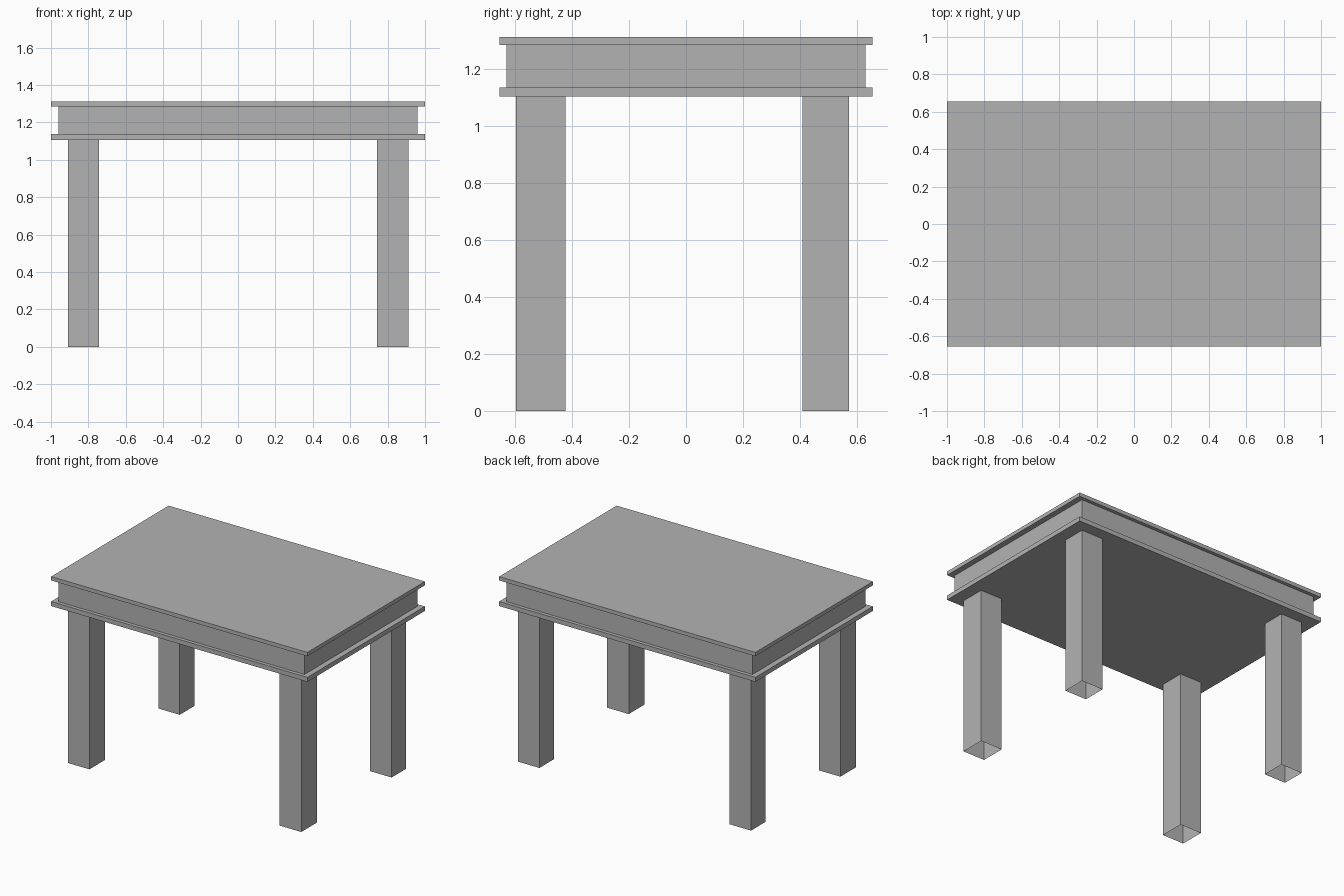
import bpy
import bmesh

cube = bpy.data.objects.get("Cube")
if cube:
    bpy.data.objects.remove(cube, do_unlink=True)

# One plain grey for the whole table
GREY = (0.45, 0.45, 0.45, 1.0)
grey = bpy.data.materials.new("plain_grey")
grey.use_nodes = True
grey.diffuse_color = GREY
grey.node_tree.nodes["Principled BSDF"].inputs["Base Color"].default_value = GREY


def box(name, x, y, z, open_ends=False):
    """Box spanning the (low, high) pairs; open_ends leaves a hollow tube."""
    bm = bmesh.new()
    bmesh.ops.create_cube(bm, size=1.0)
    for v in bm.verts:
        for axis, (low, high) in enumerate((x, y, z)):
            v.co[axis] = high if v.co[axis] > 0 else low
    bm.normal_update()
    if open_ends:
        ends = [f for f in bm.faces if abs(f.normal.z) > 0.9]
        bmesh.ops.delete(bm, geom=ends, context="FACES_ONLY")
    mesh = bpy.data.meshes.new(name)
    bm.to_mesh(mesh)
    bm.free()
    mesh.materials.append(grey)
    obj = bpy.data.objects.new(name, mesh)
    bpy.context.collection.objects.link(obj)
    return obj


# Top: two thin slabs with a recessed apron between them
SLAB_X, SLAB_Y = (-1.0, 1.0), (-0.655, 0.655)
BOTTOM, APRON_LOW, APRON_HIGH, TOP = 1.105, 1.137, 1.286, 1.313
box("lower_slab", SLAB_X, SLAB_Y, (BOTTOM, APRON_LOW))
box("apron", (-0.96, 0.96), (-0.63, 0.63), (APRON_LOW, APRON_HIGH))
box("table_top", SLAB_X, SLAB_Y, (APRON_HIGH, TOP))

# Hollow square legs, open at the foot
sides = {"right": (-0.909, -0.742), "left": (0.743, 0.912)}
ends = {"front": (-0.597, -0.423), "back": (0.41, 0.573)}
for end, y in ends.items():
    for side, x in sides.items():
        box(f"{end}_{side}_leg", x, y, (0.0, BOTTOM), open_ends=True)
